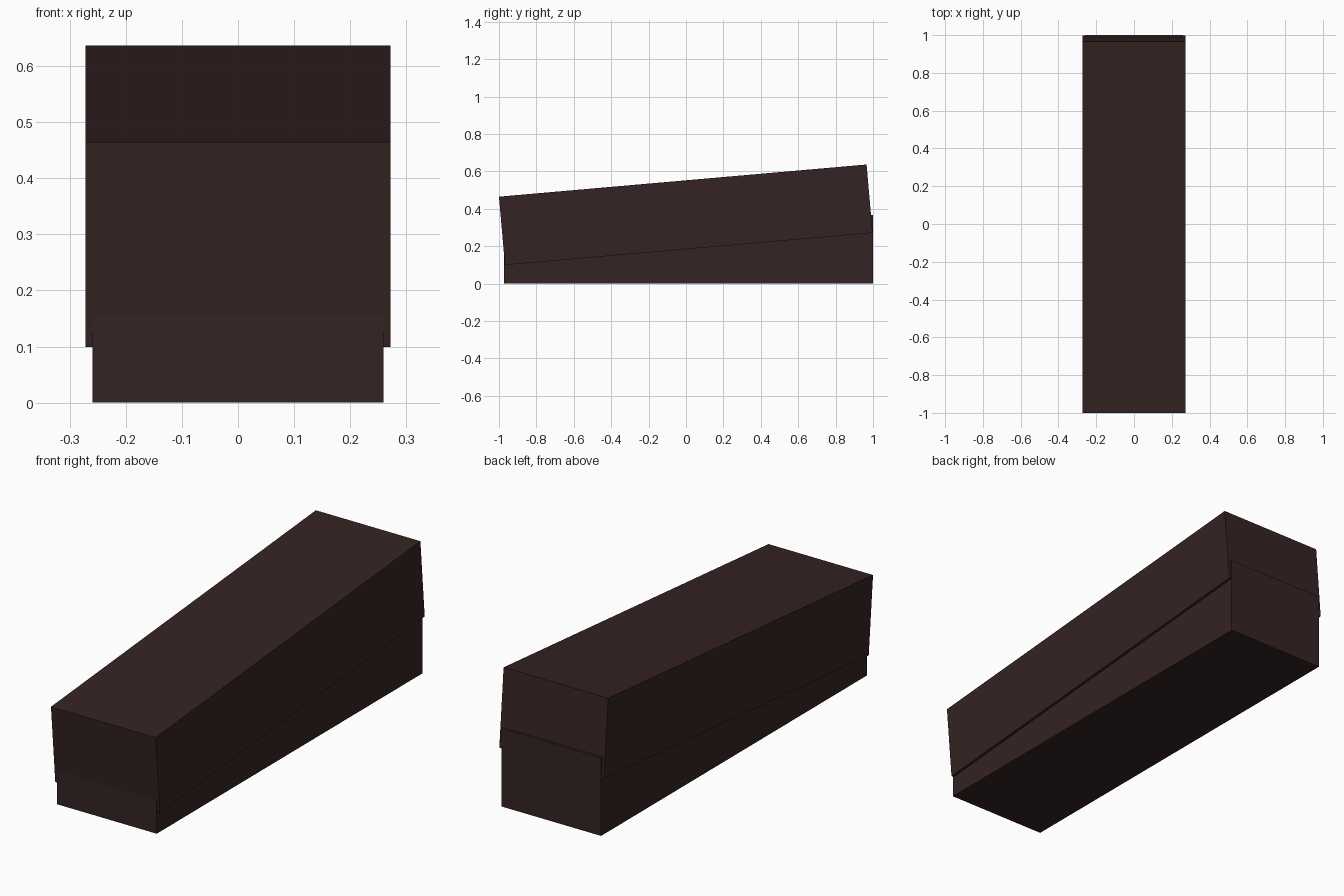
import bpy
import math
from mathutils import Matrix, Vector

if "Cube" in bpy.data.objects:
    bpy.data.objects.remove(bpy.data.objects["Cube"])

dark_brown = bpy.data.materials.new("dark_brown")
dark_brown.diffuse_color = (0.036, 0.017, 0.017, 1)
dark_brown.use_nodes = True
dark_brown.node_tree.nodes["Principled BSDF"].inputs["Base Color"].default_value = dark_brown.diffuse_color


def box(name, size, matrix):
    """Box of the given size whose local origin is the front bottom edge centre."""
    bpy.ops.mesh.primitive_cube_add(size=1)
    obj = bpy.context.object
    obj.name = name
    shape = Matrix.Diagonal((*size, 1))
    shift = Matrix.Translation(Vector((0, size[1] / 2, size[2] / 2)))
    obj.data.transform(matrix @ shift @ shape)
    obj.data.materials.append(dark_brown)
    return obj


# Level lower box
box("base_box", (0.518, 1.973, 0.367),
    Matrix.Translation((0, -0.973, 0)))

# Slightly wider upper box, tilted up towards the back
box("tilted_lid", (0.543, 1.973, 0.367),
    Matrix.Translation((0, -0.968, 0.099)) @ Matrix.Rotation(math.radians(5), 4, 'X'))
